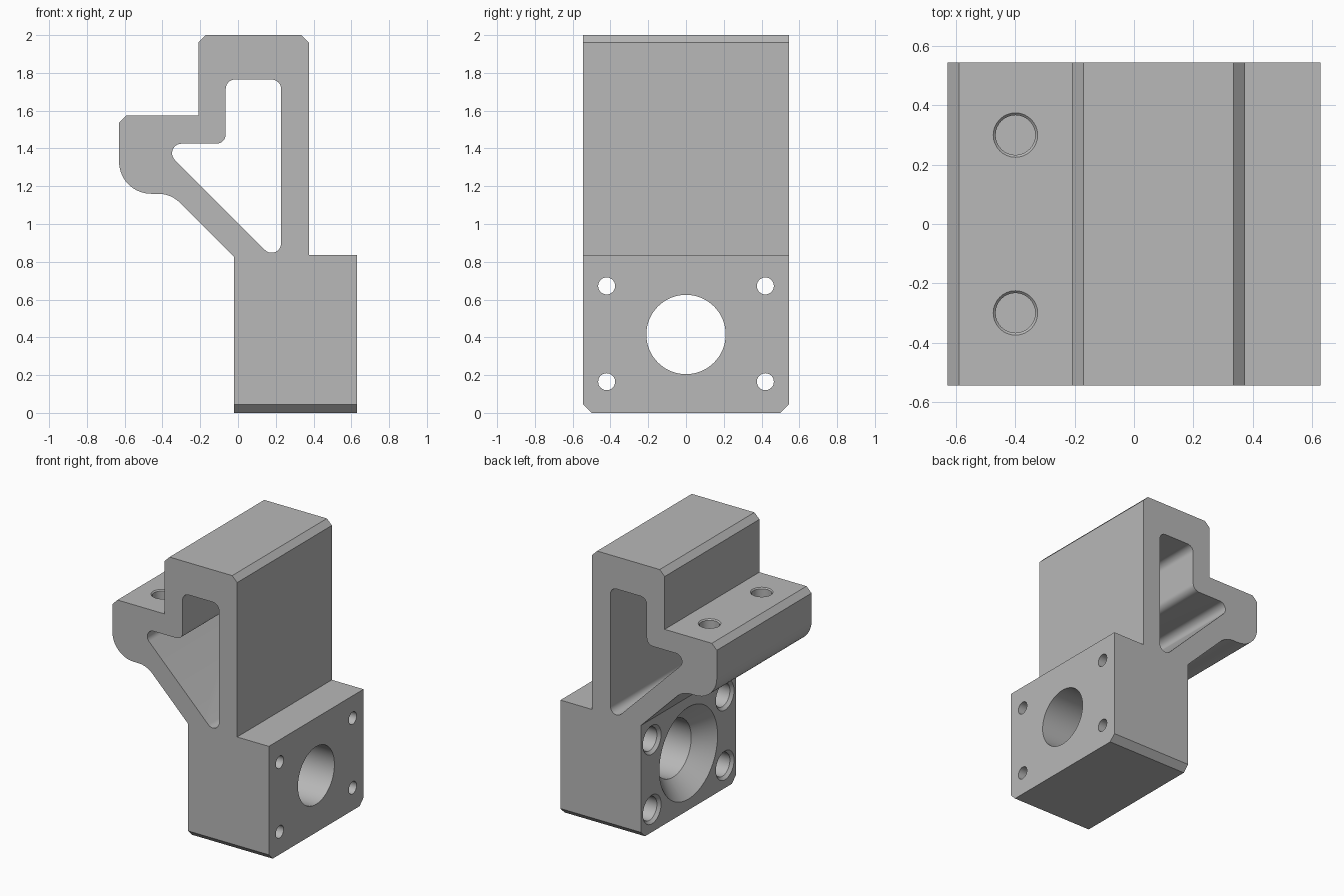
import bpy, bmesh
from math import cos, sin, tan, pi
from mathutils import Matrix, Vector

old = bpy.data.objects.get("Cube")
if old:
    bpy.data.objects.remove(old, do_unlink=True)

HALF = 0.545          # half depth of the bracket along y

grey = bpy.data.materials.new("machined_grey")
grey.use_nodes = True
colour = (0.48, 0.48, 0.48, 1)
grey.diffuse_color = colour
grey.node_tree.nodes["Principled BSDF"].inputs["Base Color"].default_value = colour


def make_object(name, bm):
    bmesh.ops.recalc_face_normals(bm, faces=bm.faces[:])
    mesh = bpy.data.meshes.new(name)
    bm.to_mesh(mesh)
    bm.free()
    mesh.materials.append(grey)
    obj = bpy.data.objects.new(name, mesh)
    bpy.context.collection.objects.link(obj)
    return obj


def rounded(corners, steps=10):
    """Replace each (x, z, radius) corner with an arc."""
    points = []
    for i, (x, z, r) in enumerate(corners):
        p = Vector((x, z))
        if r == 0:
            points.append(p)
            continue
        a = (Vector(corners[i - 1][:2]) - p).normalized()
        b = (Vector(corners[(i + 1) % len(corners)][:2]) - p).normalized()
        half = a.angle(b) / 2
        centre = p + (a + b).normalized() * (r / sin(half))
        start = p + a * (r / tan(half)) - centre
        end = p + b * (r / tan(half)) - centre
        sweep = pi - 2 * half
        for k in range(steps + 1):
            t = k / steps
            points.append(centre + (start * sin((1 - t) * sweep)
                                    + end * sin(t * sweep)) / sin(sweep))
    return points


def prism(corners, half):
    """Extrude an x-z profile along y."""
    bm = bmesh.new()
    face = bm.faces.new([bm.verts.new((p.x, -half, p.y)) for p in rounded(corners)])
    extruded = bmesh.ops.extrude_face_region(bm, geom=[face])["geom"]
    bmesh.ops.translate(bm, vec=(0, 2 * half, 0),
                        verts=[g for g in extruded if isinstance(g, bmesh.types.BMVert)])
    return bm


def lathe(profile, matrix, sides=48):
    """Closed solid turned about z from (height, radius) pairs, then placed."""
    bm = bmesh.new()
    rings = [[bm.verts.new((r * cos(2 * pi * k / sides), r * sin(2 * pi * k / sides), h))
              for k in range(sides)] for h, r in profile]
    for low, high in zip(rings, rings[1:]):
        for k in range(sides):
            n = (k + 1) % sides
            bm.faces.new((low[k], low[n], high[n], high[k]))
    bm.faces.new(rings[0])
    bm.faces.new(rings[-1])
    bm.transform(matrix)
    return bm


# Bracket body: motor block, upright, shelf and diagonal brace
body = prism([(-0.02, 0, 0), (0.63, 0, 0), (0.63, 0.835, 0), (0.375, 0.835, 0),
              (0.375, 1.96, 0), (0.335, 2, 0), (-0.17, 2, 0), (-0.21, 1.96, 0),
              (-0.21, 1.575, 0), (-0.59, 1.575, 0), (-0.63, 1.535, 0),
              (-0.63, 1.16, 0.17), (-0.355, 1.16, 0.16), (-0.02, 0.825, 0)], HALF)
bottom = [e for e in body.edges
          if all(v.co.z < 0.001 for v in e.verts)
          and abs(e.verts[0].co.y - e.verts[1].co.y) < 0.001]
bmesh.ops.bevel(body, geom=bottom, offset=0.045, segments=1, affect='EDGES')
bracket = make_object("bracket", body)

# Cutters
cutters = [make_object("window_cutter", prism(
    [(-0.065, 1.765, 0.05), (0.228, 1.765, 0.05), (0.228, 0.777, 0.05),
     (-0.42, 1.425, 0.05), (-0.065, 1.425, 0.05)], HALF + 0.1))]

# Central bore with a conical mouth on the -x face
along_x = Matrix.Rotation(pi / 2, 4, 'Y')
bore = [(-0.07, 0.385), (0.105, 0.21), (0.7, 0.21)]
cutters.append(make_object("bore_cutter", lathe(
    bore, Matrix.Translation((0, 0, 0.415)) @ along_x, 64)))

# Counterbored bolt holes around the bore
bolt = [(-0.04, 0.125), (0, 0.085), (0.28, 0.085), (0.28, 0.045), (0.7, 0.045)]
for y in (-0.42, 0.42):
    for z in (0.165, 0.672):
        cutters.append(make_object("bolt_cutter", lathe(
            bolt, Matrix.Translation((0, y, z)) @ along_x, 32)))

# Blind chamfered holes in the shelf
shelf = [(1.435, 0.067), (1.567, 0.067), (1.595, 0.095)]
for y in (-0.3, 0.3):
    cutters.append(make_object("shelf_hole_cutter", lathe(
        shelf, Matrix.Translation((-0.4, y, 0)), 32)))

# Cut everything out, then drop the cutters
bpy.ops.object.select_all(action='DESELECT')
bracket.select_set(True)
bpy.context.view_layer.objects.active = bracket
for cutter in cutters:
    cutter.hide_render = True
    mod = bracket.modifiers.new("cut", 'BOOLEAN')
    mod.operation = 'DIFFERENCE'
    mod.solver = 'EXACT'
    mod.object = cutter
    bpy.ops.object.modifier_apply(modifier=mod.name)
    bpy.data.objects.remove(cutter, do_unlink=True)

bpy.ops.object.shade_smooth_by_angle(angle=pi / 6)
